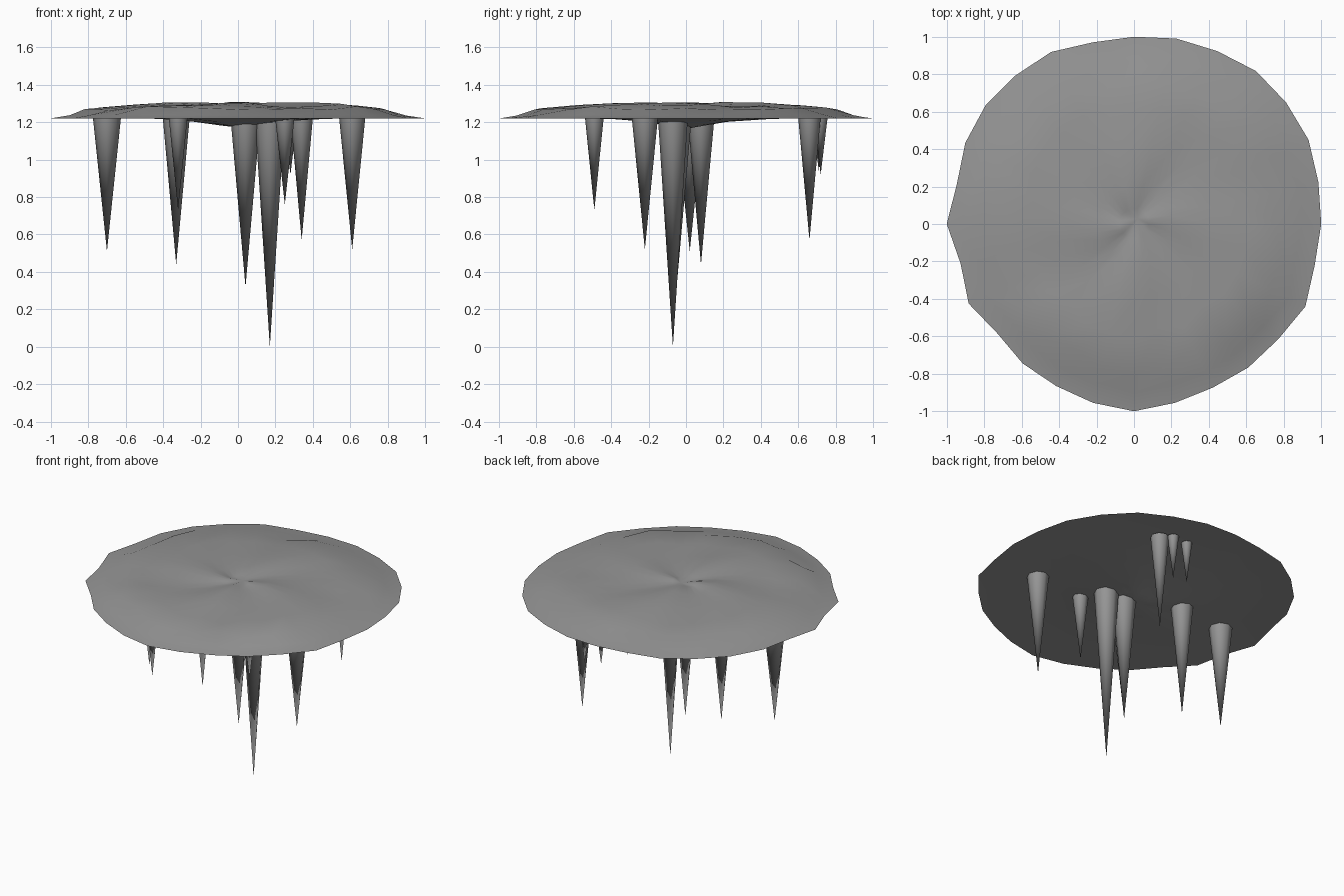
import bpy, bmesh, math, random
from mathutils import Vector

if "Cube" in bpy.data.objects:
    bpy.data.objects.remove(bpy.data.objects["Cube"])
random.seed(4)

N = 28
# Irregular outline radius at each of the 28 spokes
RIM = [1.0, 1.01, 1.035, 1.04, 1.045, 1.025, 1.016, 1.0, .995, 1.02, 1.015, 1.015, 1.0, .97,
       1.0, .95, .98, .935, .953, .96, .98, 1.0, .98, .97, .98, .986, 1.016, .99]

# Dark grey rock
rock = bpy.data.materials.new("dark_rock")
rock.diffuse_color = (.3, .3, .3, 1)
rock.use_nodes = True
rock.node_tree.nodes["Principled BSDF"].inputs["Base Color"].default_value = rock.diffuse_color


def finish(name, bm, angle):
    bmesh.ops.recalc_face_normals(bm, faces=bm.faces)
    me = bpy.data.meshes.new(name)
    bm.to_mesh(me)
    bm.free()
    me.materials.append(rock)
    ob = bpy.data.objects.new(name, me)
    bpy.context.collection.objects.link(ob)
    bpy.ops.object.select_all(action='DESELECT')
    ob.select_set(True)
    bpy.context.view_layer.objects.active = ob
    bpy.ops.object.shade_smooth_by_angle(angle=math.radians(angle))
    return ob


def add_ring(bm, r, z, noise, swirl):
    ring = []
    for k in range(N):
        a = 2 * math.pi * k / N
        rr = r * RIM[k] * (1 + random.uniform(-noise, noise))
        h = z + swirl * math.sin(4 * a + 5 * r) + random.uniform(-noise, noise) * .12
        ring.append(bm.verts.new((rr * math.cos(a), rr * math.sin(a), h)))
    return ring


def bridge(bm, a, b):
    for k in range(N):
        j = (k + 1) % N
        bm.faces.new((a[k], a[j], b[j], b[k]))


def cap(bm, ring, z):
    c = bm.verts.new((0.02, 0.03, z))
    for k in range(N):
        bm.faces.new((ring[k], ring[(k + 1) % N], c))


# Ceiling slab: sharp rim, low wrinkled dome above, shallow dip below
bm = bmesh.new()
rim = add_ring(bm, 1.0, 1.22, 0, 0)
top = [(.9, 1.238, .01, .002), (.78, 1.272, .06, .006), (.6, 1.286, .05, .009),
       (.4, 1.293, .03, .011), (.2, 1.296, .02, .011), (.08, 1.292, .01, .007)]
under = [(.75, 1.228, .03, .002), (.45, 1.219, .02, .002), (.25, 1.204, .02, .002),
         (.1, 1.184, .01, .002)]
for rows, pole in ((top, 1.288), (under, 1.17)):
    last = rim
    for row in rows:
        ring = add_ring(bm, *row)
        bridge(bm, last, ring)
        last = ring
    cap(bm, last, pole)
finish("ceiling_slab", bm, 60)

# Hanging spikes: x, y, tip height, base radius
SPIKES = [(.17, -.07, 0, .08), (.04, -.05, .32, .08), (.61, -.22, .52, .07),
          (-.70, .02, .51, .075), (-.33, .08, .44, .072), (-.32, -.49, .73, .05),
          (.25, -.23, .76, .052), (.34, .66, .57, .06), (.28, .72, .92, .037),
          (.16, .71, .94, .035)]
for i, (x, y, tip, r) in enumerate(SPIKES):
    bm = bmesh.new()
    ztop = 1.225
    bmesh.ops.create_cone(bm, cap_ends=True, segments=8, radius1=0, radius2=r, depth=ztop - tip)
    bmesh.ops.remove_doubles(bm, verts=bm.verts, dist=1e-5)
    bmesh.ops.translate(bm, verts=bm.verts, vec=Vector((x, y, (ztop + tip) / 2)))
    finish(f"hanging_spike_{i + 1}", bm, 60)
